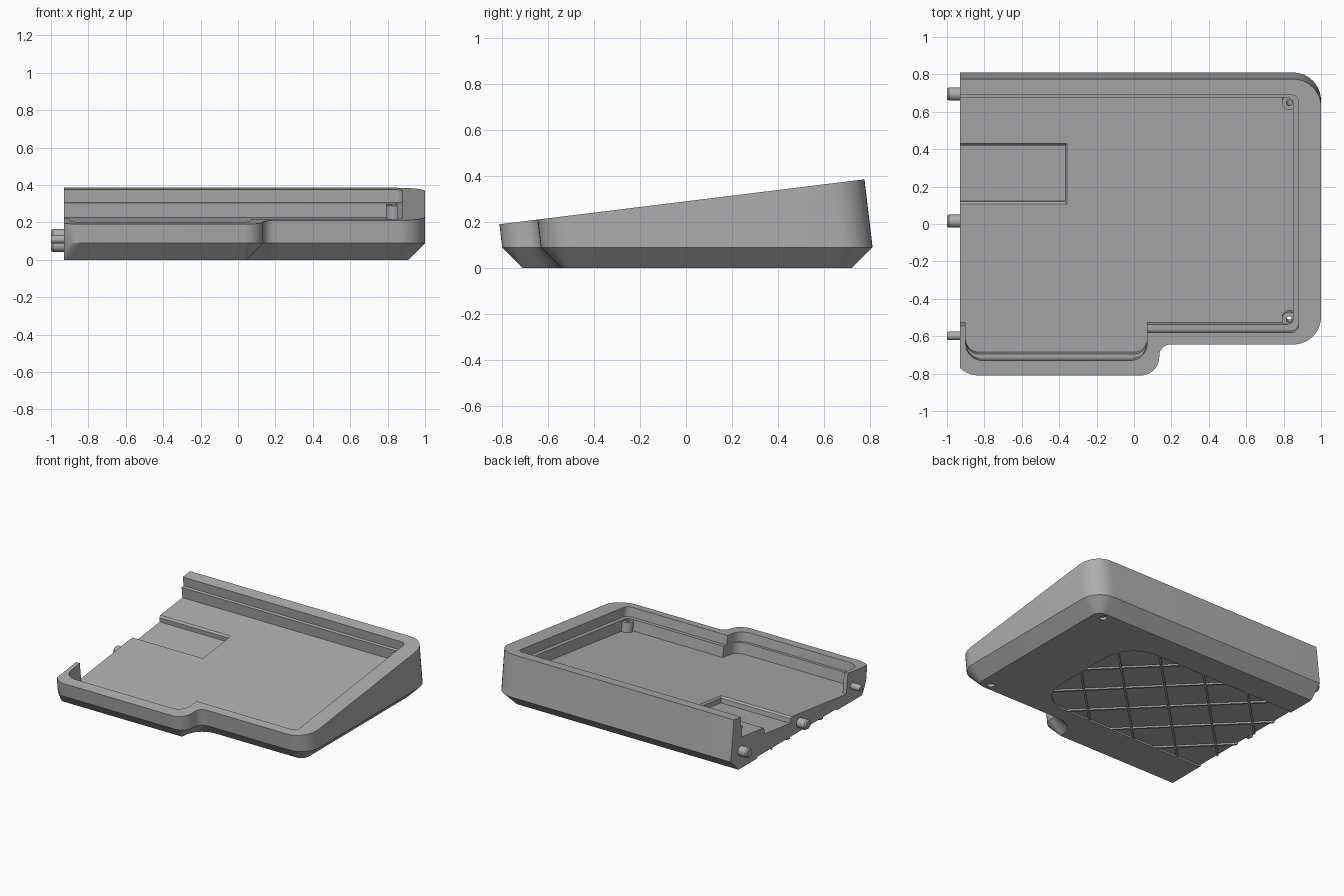
import bpy, bmesh, math
from mathutils import Vector

cube = bpy.data.objects.get("Cube")
if cube:
    bpy.data.objects.remove(cube, do_unlink=True)

SLOPE = 0.123          # tilt of the rim plane
RIM_Z = 0.29           # rim height at y = 0
CHAMFER = 0.09
CUT_X = -0.93          # open side
FLOOR, LEDGE = 0.147, 0.068   # depths below the rim

grey = bpy.data.materials.new("Plastic grey")
grey.use_nodes = True
grey.diffuse_color = (0.42, 0.42, 0.42, 1)
bsdf = grey.node_tree.nodes["Principled BSDF"]
bsdf.inputs["Base Color"].default_value = grey.diffuse_color
bsdf.inputs["Roughness"].default_value = 0.6


def rounded(corners, inset=0.0, steps=10):
    """Clockwise outline with filleted corners; the open left side is never inset."""
    n = len(corners)
    pts = [Vector(c[:2]) for c in corners]
    out = []
    for i, p in enumerate(pts):
        a, b = pts[i - 1], pts[(i + 1) % n]
        t1, t2 = (p - a).normalized(), (b - p).normalized()
        cross = t1.x * t2.y - t1.y * t2.x
        q = p.copy()
        for t, other in ((t1, a), (t2, b)):
            if not (p.x < -0.92 and other.x < -0.92):
                q += inset * Vector((t.y, -t.x))
        r = corners[i][2]
        if r == 0:
            out.append(q)
            continue
        r += inset if cross > 0 else -inset
        centre = q + r * (t2 - t1)
        for k in range(steps + 1):
            f = k / steps * math.pi / 2
            out.append(centre - r * t2 * math.cos(f) + r * t1 * math.sin(f))
    return out


def circle(cx, cy, r, steps=24):
    return [Vector((cx + r * math.cos(2 * math.pi * k / steps),
                    cy + r * math.sin(2 * math.pi * k / steps))) for k in range(steps)]


def loft(name, rings):
    """Closed solid through rings of equal point count."""
    bm = bmesh.new()
    loops = [[bm.verts.new(p) for p in ring] for ring in rings]
    n = len(loops[0])
    for lo, hi in zip(loops, loops[1:]):
        for i in range(n):
            j = (i + 1) % n
            bm.faces.new((lo[i], lo[j], hi[j], hi[i]))
    bm.faces.new(loops[0])
    bm.faces.new(loops[-1])
    bmesh.ops.recalc_face_normals(bm, faces=bm.faces)
    mesh = bpy.data.meshes.new(name)
    bm.to_mesh(mesh)
    bm.free()
    mesh.materials.append(grey)
    ob = bpy.data.objects.new(name, mesh)
    bpy.context.collection.objects.link(ob)
    return ob


def tilted(p, depth):
    """Point given on the rim plane, sunk along the plane's normal."""
    return (p.x, p.y + 0.122 * depth, RIM_Z + SLOPE * p.y - 0.993 * depth)


def tilted_prism(name, outline, top, bottom):
    return loft(name, [[tilted(p, d) for p in outline] for d in (bottom, top)])


def flat_prism(name, outline, low, high):
    return loft(name, [[(p.x, p.y, z) for p in outline] for z in (low, high)])


def combine(target, tool, operation="DIFFERENCE"):
    mod = target.modifiers.new("combine", "BOOLEAN")
    mod.operation, mod.object, mod.solver = operation, tool, "EXACT"
    mod.use_self = True
    bpy.context.view_layer.objects.active = target
    bpy.ops.object.modifier_apply(modifier=mod.name)
    bpy.data.objects.remove(tool, do_unlink=True)


def smooth(ob):
    bpy.ops.object.select_all(action="DESELECT")
    ob.select_set(True)
    bpy.context.view_layer.objects.active = ob
    bpy.ops.object.shade_smooth_by_angle(angle=math.radians(25))


# Outer shell: chamfered base, walls square to the tilted rim
shell = [(-0.97, 0.81, 0), (1, 0.81, 0.15), (1, -0.63, 0.15),
         (0.135, -0.63, 0.06), (0.135, -0.798, 0.1), (-0.97, -0.798, 0.14)]
base = rounded(shell, CHAMFER)
waist = rounded(shell)
rim = []
for p in waist:
    h = (RIM_Z - CHAMFER + SLOPE * p.y) / 1.0146
    rim.append((p.x, p.y - 0.119 * h, CHAMFER + h))
tray = loft("case_tray", [[(p.x, p.y, 0) for p in base],
                          [(p.x, p.y, CHAMFER) for p in waist], rim])

# Stepped cavity: wide above the ledge, narrower down to the floor
upper = [(-1.1, 0.69, 0), (0.88, 0.69, 0.04), (0.88, -0.58, 0.04), (0.07, -0.58, 0),
         (0.07, -0.73, 0.09), (-0.9, -0.73, 0.09), (-0.9, -0.545, 0), (-1.1, -0.545, 0)]
lower = [(-1.1, 0.667, 0), (0.85, 0.667, 0.03), (0.85, -0.545, 0.03), (0.07, -0.545, 0),
         (0.07, -0.703, 0.07), (-0.9, -0.703, 0.07), (-0.9, -0.545, 0), (-1.1, -0.545, 0)]
combine(tray, tilted_prism("upper_cutter", rounded(upper), -0.1, LEDGE))
combine(tray, tilted_prism("lower_cutter", rounded(lower), -0.1, FLOOR))

# Pocket in the floor, with eased edges
pocket = [(-1.1, 0.4, 0), (-0.37, 0.4, 0), (-0.37, 0.1, 0), (-1.1, 0.1, 0)]
wide = rounded(pocket, -0.012)
narrow = rounded(pocket)
combine(tray, loft("pocket_cutter", [
    [tilted(p, FLOOR + 0.045) for p in narrow], [tilted(p, FLOOR + 0.012) for p in narrow],
    [tilted(p, FLOOR) for p in wide], [tilted(p, FLOOR - 0.03) for p in wide]]))

# Screw bosses with holes through the base
for y in (0.64, -0.52):
    combine(tray, tilted_prism("boss", circle(0.83, y, 0.04), LEDGE + 0.008, FLOOR + 0.01), "UNION")
    combine(tray, tilted_prism("hole", circle(0.83, y, 0.016), 0, 0.5))
    combine(tray, flat_prism("counterbore", circle(0.83, y + 0.03, 0.024), -0.05, 0.02))

# Recessed underside panel crossed by diagonal ribs
panel = [(-1.1, 0.52, 0), (0.48, 0.52, 0.24), (0.48, -0.43, 0.24), (-1.1, -0.43, 0)]
recess = flat_prism("recess_cutter", rounded(panel), -0.03, 0.012)
for lean in (1, -1):
    for k in range(7):
        x = -1.4 + k * 0.38
        along = Vector((0.75 * lean, 0.75))
        side = Vector((along.y, -along.x)).normalized() * 0.007
        mid = Vector((x, 0.045))
        bar = [mid - along - side, mid - along + side, mid + along + side, mid + along - side]
        combine(recess, flat_prism("rib", bar, -0.05, 0.05))
combine(tray, recess)

# Straight cut along the open side
trim = [Vector(c) for c in ((-2, -1), (CUT_X, -1), (CUT_X, 1), (-2, 1))]
combine(tray, flat_prism("side_trim", trim, -1, 1))
smooth(tray)

# Alignment pins on the open side
for name, y, z, r in (("back_pin", 0.695, 0.13, 0.035),
                      ("middle_pin", 0.015, 0.077, 0.035),
                      ("front_pin", -0.598, 0.11, 0.023)):
    pin = loft(name, [[(x, p.x, p.y) for p in circle(y, z, rad)]
                      for x, rad in ((-0.9, r), (-0.99, r), (-1, r * 0.8))])
    smooth(pin)
